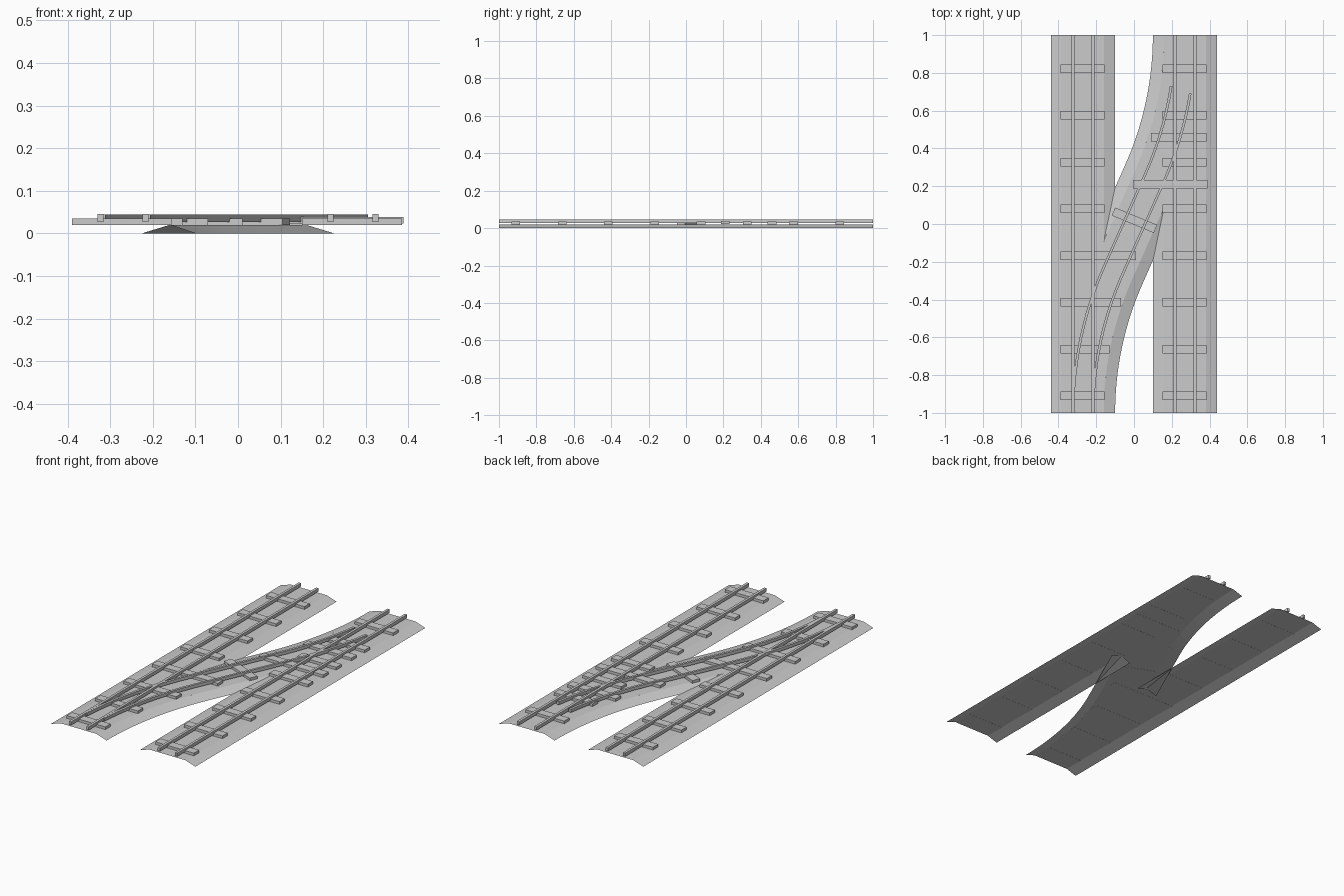
import bpy, math

if "Cube" in bpy.data.objects:
    bpy.data.objects.remove(bpy.data.objects["Cube"])

CX, TOP, BASE = 0.27, 0.11, 0.17      # track centre, half widths of ballast top and base
H, GAUGE = 0.02, 0.053                # ballast height, half gauge
TH = math.radians(24)
L = (math.tan(TH) - CX) / (math.tan(TH) - math.tan(TH / 2))
R = L / math.sin(TH)


def cross_x(off, y):
    """x of the S-shaped crossover path, offset sideways, at a given y"""
    if y > 0:
        return -cross_x(-off, -y)
    r = R - off
    if y + 1 < r * math.sin(TH):
        return -CX + R - math.sqrt(r * r - (y + 1) ** 2)
    return math.tan(TH) * y + off / math.cos(TH)


def mesh(name, verts, faces):
    me = bpy.data.meshes.new(name)
    me.from_pydata(verts, [], faces)
    me.update()
    ob = bpy.data.objects.new(name, me)
    bpy.context.collection.objects.link(ob)
    return ob


def steps(a, b, n):
    return [a + (b - a) * i / n for i in range(n + 1)]


def strip(name, ys, left, right):
    """open sheet between two edges, each a function of y giving (x, z)"""
    verts = []
    for y in ys:
        for x, z in (left(y), right(y)):
            verts.append((x, y, z))
    faces = [(2*i, 2*i+1, 2*i+3, 2*i+2) for i in range(len(ys) - 1)]
    return mesh(name, verts, faces)


def rail(name, ys, path, z0=0.027, z1=0.045, w=0.007):
    verts, faces = [], []
    for y in ys:
        x = path(y)
        verts += [(x-w, y, z0), (x+w, y, z0), (x+w, y, z1), (x-w, y, z1)]
    for i in range(len(ys) - 1):
        for k in range(4):
            a, b = 4*i + k, 4*i + (k+1) % 4
            faces.append((a, b, b+4, a+4))
    n = len(verts)
    faces += [(3, 2, 1, 0), (n-4, n-3, n-2, n-1)]
    return mesh(name, verts, faces)


def sleeper(name, x0, x1, y, angle=0, z=0.0195):
    bpy.ops.mesh.primitive_cube_add(size=1, location=((x0+x1)/2, y, z + 0.0075),
                                    rotation=(0, 0, angle))
    ob = bpy.context.object
    ob.name = name
    ob.scale = (x1 - x0, 0.046, 0.015)


y_meet = (CX - TOP - TOP / math.cos(TH)) / math.tan(TH)   # crossover shoulder meets the bed
inner = CX - TOP

for s, side in ((-1, "left"), (1, "right")):
    # straight ballast: flat top, outer slope, and inner slope up to the junction
    c = s * CX
    strip(side + "_ballast_top", [-1, 1], lambda y: (c - TOP, H), lambda y: (c + TOP, H))
    hi, lo = (lambda y: (c + s*TOP, H)), (lambda y: (c + s*BASE, 0))
    strip(side + "_ballast_outer_slope", [-1, 1], *((hi, lo) if s > 0 else (lo, hi)))
    hi2, lo2 = (lambda y: (c - s*TOP, H)), (lambda y: (c - s*BASE, 0))
    ys = [-y_meet, 1] if s < 0 else [-1, y_meet]
    strip(side + "_ballast_inner_slope", ys, *((hi2, lo2) if s < 0 else (lo2, hi2)))
    # straight rails
    for g in (-GAUGE, GAUGE):
        rail(side + "_straight_rail", [-1, 1], lambda y: c + g)

# crossover ballast, filling only the space between the straight beds
strip("crossover_ballast_top", steps(-1, 1, 40),
      lambda y: (max(-inner, cross_x(-TOP, y)), H),
      lambda y: (min(inner, cross_x(TOP, y)), H))
strip("crossover_right_slope", steps(-1, y_meet, 20),
      lambda y: (cross_x(TOP, y), H), lambda y: (cross_x(BASE, y), 0))
strip("crossover_left_slope", steps(-y_meet, 1, 20),
      lambda y: (cross_x(-BASE, y), 0), lambda y: (cross_x(-TOP, y), H))

# crossover rails
rail("crossover_rail_left", steps(-0.87, 0.73, 24), lambda y: cross_x(-GAUGE, y), z1=0.0447)
rail("crossover_rail_right", steps(-0.87, 0.69, 24), lambda y: cross_x(GAUGE, y), z1=0.0447)

# sleepers, longer ones where the tracks diverge
left_ends = [-0.155, -0.13, -0.07, 0.01, -0.155, -0.155, -0.155, -0.155]
for i in range(8):
    y = -0.91 + i * 0.2475
    sleeper("left_sleeper", -0.39, left_ends[i], y)
    sleeper("right_sleeper", 0.15, 0.385, y)
sleeper("right_sleeper_extra", 0.09, 0.385, 0.46)
sleeper("right_sleeper_long", -0.005, 0.388, 0.21, z=0.023)
sleeper("crossover_sleeper", -0.118, 0.123, 0.02, math.radians(-22.5))
